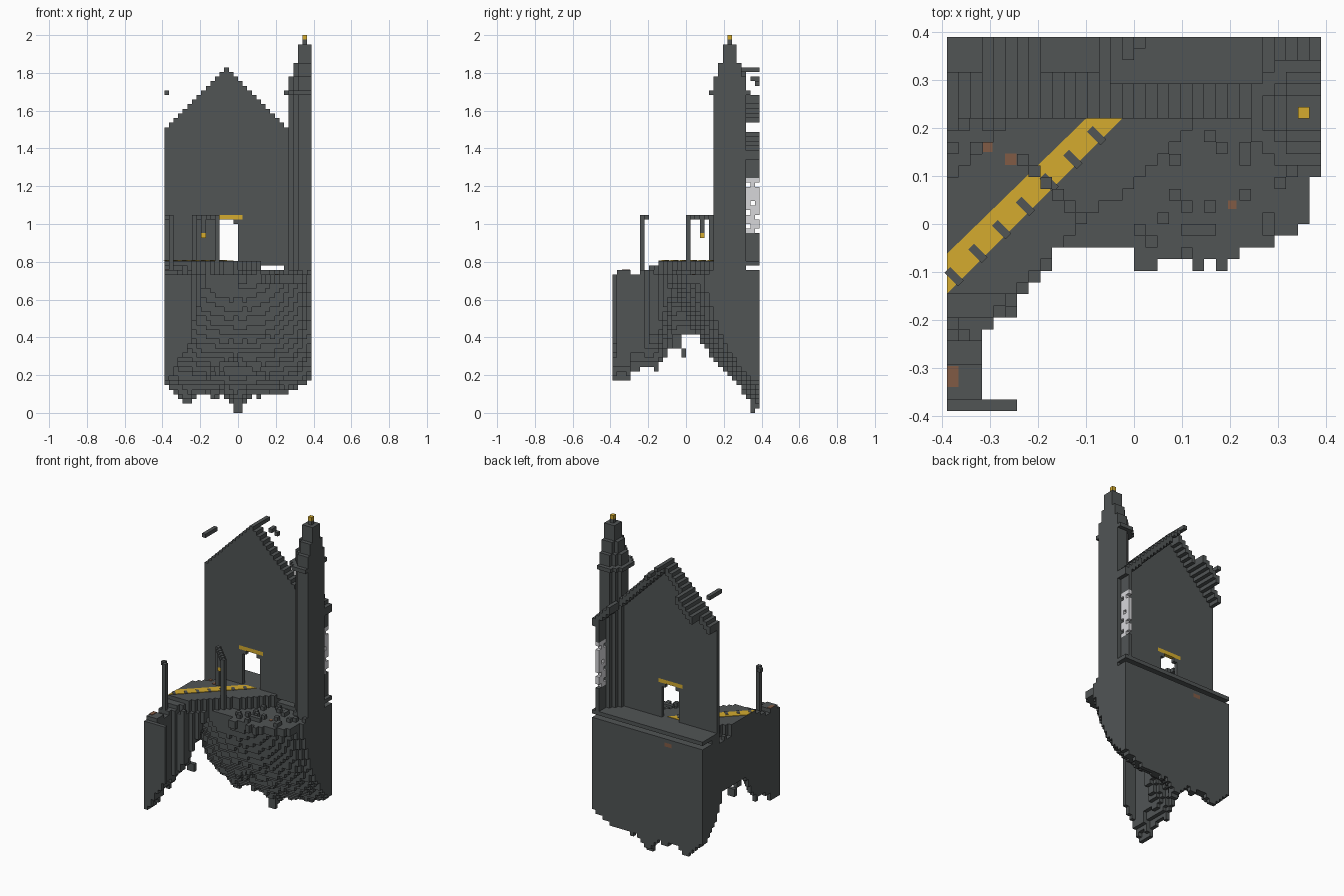
import bpy, bmesh, math, random

random.seed(4)
S = 2 / 82            # edge of one building block
N = 32                # blocks across the plot
HALF = N * S / 2

cube = bpy.data.objects.get("Cube")
if cube:
    bpy.data.objects.remove(cube, do_unlink=True)


def material(name, rgb):
    m = bpy.data.materials.new(name)
    m.use_nodes = True
    m.diffuse_color = (*rgb, 1)
    bsdf = m.node_tree.nodes["Principled BSDF"]
    bsdf.inputs["Base Color"].default_value = (*rgb, 1)
    bsdf.inputs["Roughness"].default_value = 0.9
    return m


STONE, GOLD, GLASS, BROWN = range(4)
MATS = [material("dark stone", (0.082, 0.09, 0.091)),
        material("gold", (0.66, 0.41, 0.028)),
        material("pale glass", (0.68, 0.68, 0.7)),
        material("rust brown", (0.22, 0.105, 0.06))]


def finish(name, bm):
    me = bpy.data.meshes.new(name)
    bm.to_mesh(me)
    bm.free()
    for m in MATS:
        me.materials.append(m)
    ob = bpy.data.objects.new(name, me)
    bpy.context.collection.objects.link(ob)


def blocks(name, cells):
    """Skin a dict {(i, j, k): colour} of blocks with its outer faces only."""
    bm, verts = bmesh.new(), {}

    def vert(p):
        if p not in verts:
            verts[p] = bm.verts.new((p[0] * S - HALF, p[1] * S - HALF, p[2] * S))
        return verts[p]

    for c, colour in cells.items():
        for axis in range(3):
            for side in (0, 1):
                n = list(c)
                n[axis] += 2 * side - 1
                if tuple(n) in cells:
                    continue
                u, v = (axis + 1) % 3, (axis + 2) % 3
                ring = []
                for du, dv in ((0, 0), (1, 0), (1, 1), (0, 1)):
                    p = list(c)
                    p[axis] += side
                    p[u] += du
                    p[v] += dv
                    ring.append(vert(tuple(p)))
                f = bm.faces.new(ring if side else ring[::-1])
                f.material_index = colour
    finish(name, bm)


def box(cells, i, j, k, colour=STONE):
    """Fill half-open ranges of blocks, clipped to the plot."""
    for a in range(max(i[0], 0), min(i[1], N)):
        for b in range(max(j[0], 0), min(j[1], N)):
            for c in range(*k):
                cells[a, b, c] = colour


def plate(name, points, z, colour):
    bm = bmesh.new()
    f = bm.faces.new([bm.verts.new((x, y, z)) for x, y in points])
    f.material_index = colour
    top = bmesh.ops.extrude_face_region(bm, geom=[f])["geom"]
    bmesh.ops.translate(bm, vec=(0, 0, 0.003),
                        verts=[g for g in top if isinstance(g, bmesh.types.BMVert)])
    bmesh.ops.recalc_face_normals(bm, faces=bm.faces)
    finish(name, bm)


# --- floating rock: a front edge per column, a bowl below, a thin left wing
FRONT = [0, 0, 0, 7, 8, 8, 10, 11, 12] + [14] * 7 + [12, 12, 13, 13, 13, 12, 13,
                                                     12, 13, 14, 14, 14, 15, 15, 16, 20]
TEETH = ((-0.27, 0.07), (-0.13, 0.04), (0.0, 0.1), (0.1, 0.03), (0.26, 0.02))


def underside(x, y):
    reach = 0.48 * math.sqrt(1 - (x / 0.5) ** 2)
    r = math.sqrt(((x + 0.03) / 0.58) ** 8 + ((0.39 - y) / reach) ** 2)
    bowl = min(0.68, 0.085 + 0.33 * r + 0.31 * r ** 3)
    for tx, depth in TEETH:
        bowl -= max(0, depth - 1.3 * abs(x - tx)) * max(0, 1 - 3 * r)
    if y < -0.29:
        wing = 0.15
    elif y < -0.15:
        wing = 0.21
    else:
        wing = min(0.4, 0.21 + 2 * (y + 0.15))
    return min(bowl, wing + 1.5 * (x + 0.39))


def surface(x, y):
    off = abs((y + 0.1) - 0.97 * (x + 0.39)) / 1.4
    if y > 0.22:
        return 31
    if y < -0.36 or -0.29 < y < -0.25:
        return 30
    if y < -0.2:
        return 31
    if off < 0.13:
        return 33 if y > -0.15 else 32
    return 30 + (random.random() < 0.12)


rock = {}
for i in range(N):
    for j in range(N):
        if j < FRONT[i] and not (j == 0 and i < 6):
            continue
        x, y = (i + 0.5) * S - HALF, (j + 0.5) * S - HALF
        low = round(underside(x, y) / S + random.uniform(-0.35, 0.35))
        box(rock, (i, i + 1), (j, j + 1), (max(low, 0), surface(x, y)))
box(rock, (15, 17), (30, 31), (0, 4))
box(rock, (2, 3), (13, 15), (14, 17))
box(rock, (2, 4), (15, 16), (12, 14))
box(rock, (9, 11), (31, 32), (29, 30), BROWN)
blocks("floating_rock", rock)

# --- hall floor, raised on short supports
floor = {}
box(floor, (0, N), (25, N), (32, 33))
for a, b in ((0, 19), (20, 21), (26, N)):
    box(floor, (a, b), (25, 28), (31, 32))
blocks("hall_floor", floor)

# --- gable wall with chamfered doorway and gold lintel
wall = {}
for i in range(27):
    box(wall, (i, i + 1), (25, 26), (33, 76 - abs(i - 13) - 1))
for i in range(11, 16):
    for k in range(33, 42):
        if k < 41 or 11 < i < 15:
            del wall[i, 25, k]
box(wall, (10, 17), (25, 26), (42, 43), GOLD)
blocks("gable_wall", wall)

# --- stepped roof, partly broken away, running on behind the tower
roof = {}
for i in range(N):
    top = 75 - abs(i - 13)
    thick = 2
    if i < 3:
        back = 29
    elif i == 13:
        back, thick = N, 1
    elif i < 8 or i > 26:
        back = N
    else:
        back = 29 if i < 13 else 28
    box(roof, (i, i + 1), (25 if i < 27 else 28, back), (top - thick, top))
box(roof, (0, 1), (24, 29), (69, 70))
box(roof, (15, 16), (30, 32), (72, 73))
box(roof, (16, 17), (31, 32), (71, 72))
blocks("stepped_roof", roof)

# --- side wall with remains of a window
side = {}
box(side, (30, 31), (28, N), (33, 57))
for j in range(29, N):
    for k in range(39, 51):
        if random.random() < 0.72:
            side[30, j, k] = GLASS
        else:
            del side[30, j, k]
blocks("side_wall", side)

# --- corner tower: stacked octagonal tiers around one axis
tower = {}
TIERS = ((30, 73, 3, 4), (69, 70, 4, 6), (73, 76, 2, 3), (76, 80, 1, 2), (80, 81, 0, 0))
for k0, k1, r, cut in TIERS:
    for di in range(-r, r + 1):
        for dj in range(-r, r + 1):
            if abs(di) + abs(dj) <= cut:
                box(tower, (30 + di, 31 + di), (25 + dj, 26 + dj), (k0, k1))
tower[30, 25, 81] = GOLD
blocks("corner_tower", tower)

# --- arch across the path with a hanging lantern
arch = {}
for i, j in ((11, 16), (6, 21)):
    box(arch, (i, i + 1), (j, j + 1), (33, 43))
for t in range(6):
    arch[11 - t, 16 + t, 42] = STONE
box(arch, (8, 9), (19, 20), (39, 42))
arch[8, 19, 38] = GOLD
blocks("lantern_arch", arch)

# --- broken arch at the edge
post = {}
box(post, (1, 2), (6, 7), (30, 43))
post[0, 7, 42] = STONE
blocks("broken_arch", post)

# --- gold path up to the doorway with dark cross bars, and rusty spots
PATH_Z = 33 * S
plate("gold_path", [(-0.39, -0.145), (-0.025, 0.22), (-0.1, 0.22), (-0.39, -0.062)],
      PATH_Z, GOLD)


def cross_bar(x, y, length, width):
    """Corners of a thin bar lying square across the diagonal path."""
    return [(x + a * length + b * width, y - a * length + b * width)
            for a, b in ((-1, -1), (1, -1), (1, 1), (-1, 1))]


for n in range(7):
    plate("path_bar", cross_bar(-0.375 + 0.0495 * n, -0.11 + 0.049 * n, 0.014, 0.006),
          PATH_Z + 0.002, STONE)
for x, y, level, r in ((-0.305, 0.16, 33, 0.01), (-0.257, 0.135, 33, 0.012),
                       (0.205, 0.04, 30, 0.009), (-0.378, -0.328, 31, 0.012),
                       (-0.378, -0.308, 31, 0.012)):
    plate("rust_spot", [(x - r, y - r), (x + r, y - r), (x + r, y + r), (x - r, y + r)],
          level * S, BROWN)
